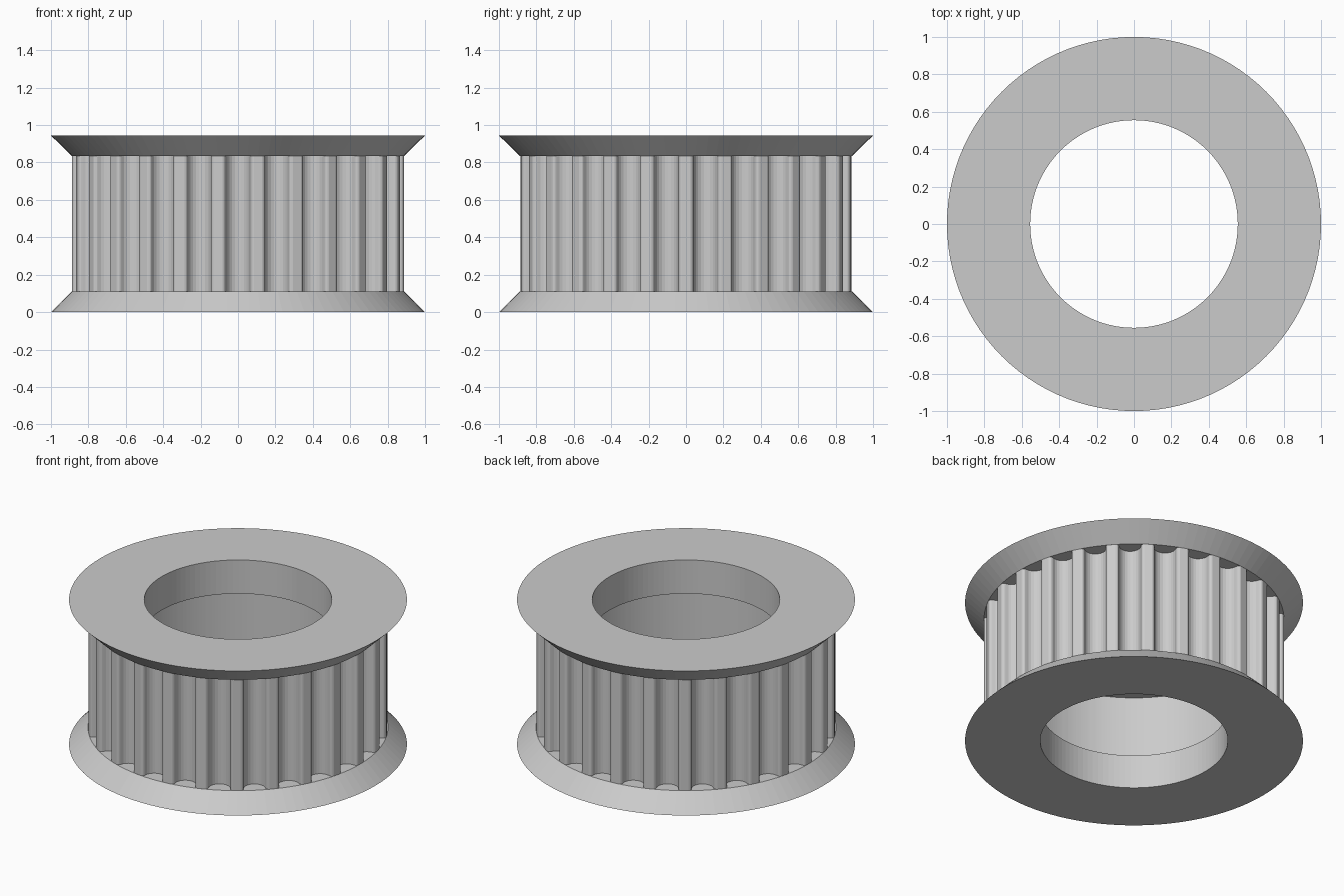
import bpy
import bmesh
from math import sin, cos, pi, sqrt

cube = bpy.data.objects.get("Cube")
if cube:
    bpy.data.objects.remove(cube, do_unlink=True)

HEIGHT = 0.944
TEETH = 26
SIDES = TEETH * 4
TIP_R, BORE_R, CAVITY_R = 0.888, 0.555, 0.745
FLANGE_H, COLLAR_H = 0.11, 0.22

grey = bpy.data.materials.new("plain grey")
grey.use_nodes = True
colour = (0.6, 0.6, 0.6, 1)
grey.diffuse_color = colour
grey.node_tree.nodes["Principled BSDF"].inputs["Base Color"].default_value = colour


def tube(name, loops):
    """Join closed loops of points, each to the next and the last to the first."""
    bm = bmesh.new()
    rings = [[bm.verts.new(p) for p in loop] for loop in loops]
    n = len(rings[0])
    for i, ring in enumerate(rings):
        nxt = rings[(i + 1) % len(rings)]
        for j in range(n):
            k = (j + 1) % n
            bm.faces.new((ring[j], ring[k], nxt[k], nxt[j]))
    bmesh.ops.recalc_face_normals(bm, faces=bm.faces)
    mesh = bpy.data.meshes.new(name)
    bm.to_mesh(mesh)
    bm.free()
    mesh.materials.append(grey)
    obj = bpy.data.objects.new(name, mesh)
    bpy.context.collection.objects.link(obj)
    return obj


def circle(r, z):
    return [(r * cos(2 * pi * i / SIDES), r * sin(2 * pi * i / SIDES), z)
            for i in range(SIDES)]


# Flanges: sloped rim with an inner collar, mirrored top and bottom
overlap = CAVITY_R + 0.02
profile = [(BORE_R, 0), (1, 0), (TIP_R, FLANGE_H), (overlap, FLANGE_H),
           (overlap, COLLAR_H), (BORE_R, COLLAR_H)]
tube("bottom_flange", [circle(r, z) for r, z in profile])
tube("top_flange", [circle(r, HEIGHT - z) for r, z in profile])

# Groove section: rounded lips leading into a half-round floor
MOUTH, FLOOR, LIP = 0.085, 0.065, 0.02
lip = [(-MOUTH + LIP * sin(a), LIP - LIP * cos(a))
       for a in (pi / 2 * i / 4 for i in range(5))]
floor = [(-FLOOR * cos(a), LIP + FLOOR * sin(a))
         for a in (pi * i / 12 for i in range(1, 12))]
groove = lip + floor + [(-u, d) for u, d in reversed(lip)]

# Toothed ring: groove section repeated around the hollow hub
mouth_r = sqrt(TIP_R ** 2 - MOUTH ** 2)
outline = []
for i in range(TEETH):
    a = 2 * pi * (i + 0.5) / TEETH
    for u, d in groove:
        r = mouth_r - d
        outline.append((r * cos(a) - u * sin(a), r * sin(a) + u * cos(a)))


def at(points, z):
    return [(x, y, z) for x, y in points]


inner = [(x * CAVITY_R / sqrt(x * x + y * y), y * CAVITY_R / sqrt(x * x + y * y))
         for x, y in outline]
low, high = FLANGE_H / 2, HEIGHT - FLANGE_H / 2
tube("toothed_ring", [at(outline, low), at(outline, high),
                      at(inner, high), at(inner, low)])
